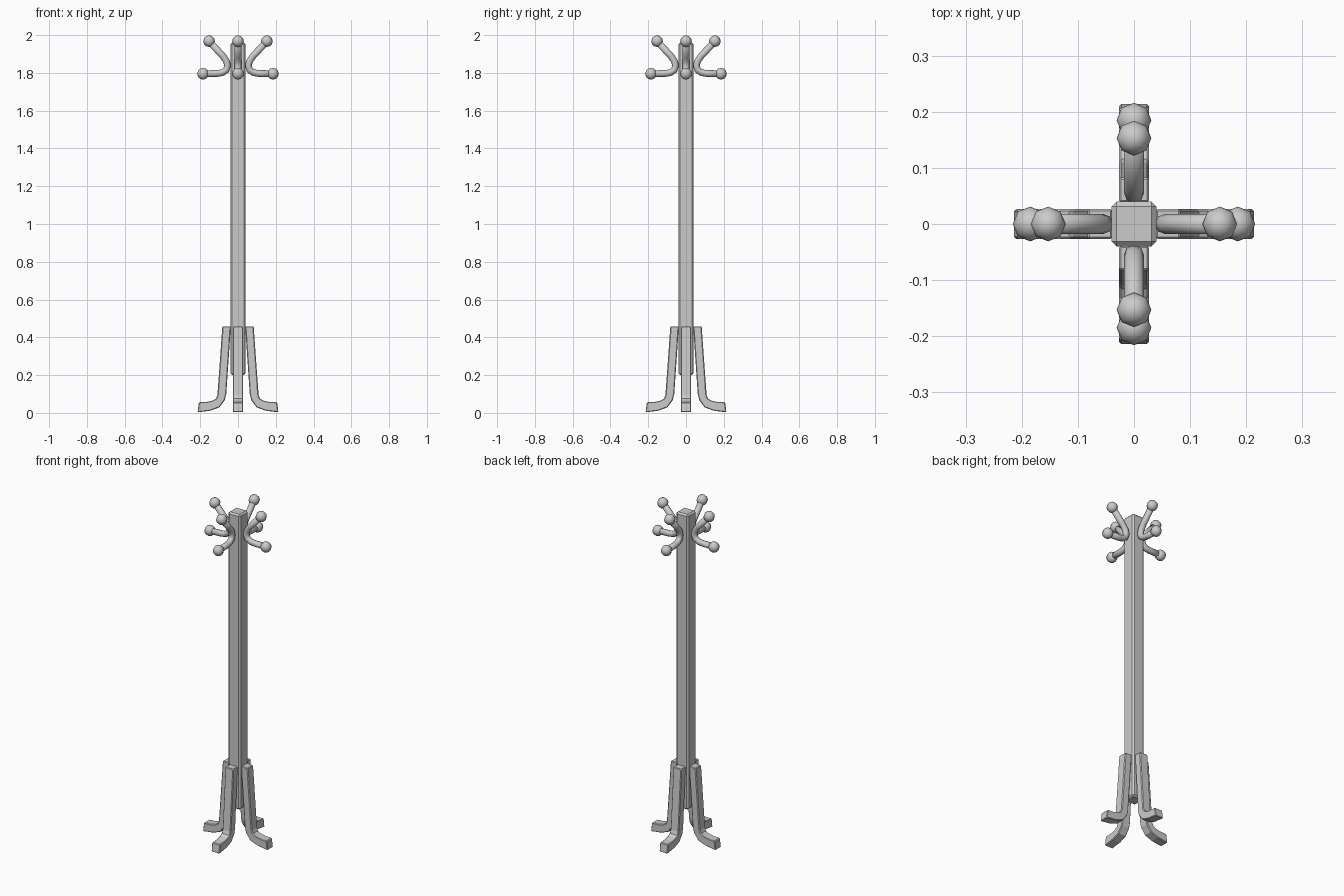
import bpy, bmesh, math
from mathutils import Matrix, Vector

if "Cube" in bpy.data.objects:
    bpy.data.objects.remove(bpy.data.objects["Cube"])


def finish(bm, name, smooth=False):
    bmesh.ops.recalc_face_normals(bm, faces=bm.faces)
    for f in bm.faces:
        f.smooth = smooth
    me = bpy.data.meshes.new(name)
    bm.to_mesh(me)
    bm.free()
    ob = bpy.data.objects.new(name, me)
    bpy.context.collection.objects.link(ob)
    return ob


def bevel(ob, width):
    m = ob.modifiers.new("bevel", "BEVEL")
    m.width = width
    m.segments = 1
    m.limit_method = "ANGLE"
    m.angle_limit = math.radians(40)


# Square chamfered post
bm = bmesh.new()
bmesh.ops.create_cube(bm, size=1, matrix=Matrix.Translation((0, 0, 1.08))
                      @ Matrix.Diagonal((0.08, 0.08, 1.76, 1)))
bevel(finish(bm, "post"), 0.009)

# Side outlines (radius, height): outer edge and inner edge of a leg
LEG_OUTER = [(0.083, 0.458), (0.109, 0.095), (0.116, 0.076), (0.133, 0.065), (0.165, 0.058), (0.207, 0.056)]
LEG_INNER = [(0.038, 0.458), (0.062, 0.10), (0.070, 0.068), (0.098, 0.030), (0.145, 0.012), (0.214, 0.003)]


def make_leg(rot, name):
    bm = bmesh.new()
    rings = []
    for (ox, oz), (ix, iz) in zip(LEG_OUTER, LEG_INNER):
        rings.append([bm.verts.new(rot @ Vector(p)) for p in
                      ((ox, -0.027, oz), (ox, 0.027, oz), (ix, 0.027, iz), (ix, -0.027, iz))])
    for a, b in zip(rings, rings[1:]):
        for i in range(4):
            j = (i + 1) % 4
            bm.faces.new((a[i], a[j], b[j], b[i]))
    bm.faces.new(rings[0])
    bm.faces.new(rings[-1])
    bevel(finish(bm, name), 0.004)


# Bent rod centre line (radius, height), ball to ball
HOOK = [(0.153, 1.968), (0.080, 1.889), (0.061, 1.862), (0.055, 1.838),
        (0.062, 1.815), (0.083, 1.801), (0.110, 1.797), (0.185, 1.795)]


def make_hook(rot, name):
    bm = bmesh.new()
    pts = [Vector((x, 0, z)) for x, z in HOOK]
    rings = []
    for i, p in enumerate(pts):
        tan = (pts[min(i + 1, len(pts) - 1)] - pts[max(i - 1, 0)]).normalized()
        side = Vector((0, 1, 0))
        up = tan.cross(side)
        rings.append([bm.verts.new(rot @ (p + 0.018 * (math.cos(t) * side + math.sin(t) * up)))
                      for t in [k * math.tau / 8 for k in range(8)]])
    for a, b in zip(rings, rings[1:]):
        for i in range(8):
            j = (i + 1) % 8
            bm.faces.new((a[i], a[j], b[j], b[i]))
    bm.faces.new(rings[0])
    bm.faces.new(rings[-1])
    # Ball tips
    for p in (pts[0], pts[-1]):
        bmesh.ops.create_uvsphere(bm, u_segments=8, v_segments=6, radius=0.031,
                                  matrix=rot @ Matrix.Translation(p))
    finish(bm, name, True)


# Four legs and four double hooks around the post
for i, side in enumerate(("right", "back", "left", "front")):
    rot = Matrix.Rotation(i * math.pi / 2, 4, "Z")
    make_leg(rot, side + "_leg")
    make_hook(rot, side + "_hook")
